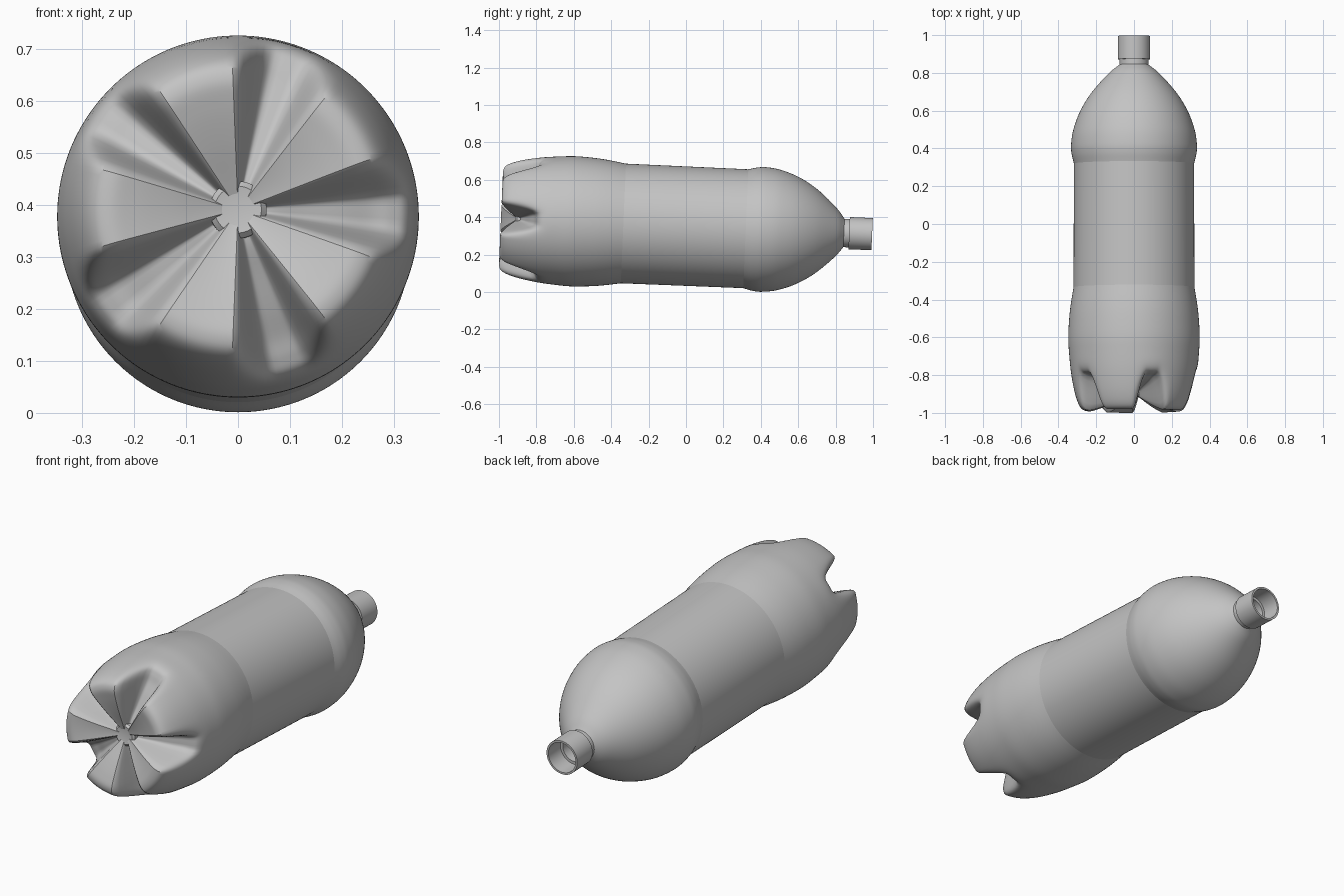
import bpy, bmesh, math
from mathutils import Vector, Matrix

cube = bpy.data.objects.get("Cube")
if cube:
    bpy.data.objects.remove(cube, do_unlink=True)

plastic = bpy.data.materials.new("grey plastic")
plastic.use_nodes = True
grey = (0.55, 0.55, 0.55, 1)
plastic.diffuse_color = grey
plastic.node_tree.nodes["Principled BSDF"].inputs["Base Color"].default_value = grey

SEGMENTS = 160
LOBES = 5
# The bottle lies along y with its neck dipping slightly
PLACE = Matrix.Translation((0, 0, 0.352)) @ Matrix.Rotation(-0.043, 4, "X")


def smooth_path(points, steps=6):
    """Catmull-Rom curve through (radius, y) points."""
    pts = [Vector(p) for p in points]
    pts = [2 * pts[0] - pts[1]] + pts + [2 * pts[-1] - pts[-2]]
    path = []
    for a, b, c, d in zip(pts, pts[1:], pts[2:], pts[3:]):
        for k in range(steps):
            t = k / steps
            path.append(0.5 * (2 * b + (c - a) * t + (2 * a - 5 * b + 4 * c - d) * t ** 2
                               + (3 * b - a - 3 * c + d) * t ** 3))
    return path + [pts[-2]]


def groove_weight(angle):
    """1 on a groove floor, 0 on a foot."""
    pitch = 2 * math.pi / LOBES
    off = abs((angle + pitch / 2) % pitch - pitch / 2)
    t = (math.degrees(off) - 5) / 15
    t = min(max(t, 0), 1)
    return 1 - t * t * (3 - 2 * t)


def lathe(name, profile, groove=None):
    """Spin a profile about y, blending to a second profile in the grooves."""
    bm = bmesh.new()
    rings = []
    for i, p in enumerate(profile):
        ring = []
        for j in range(SEGMENTS):
            a = 2 * math.pi * j / SEGMENTS
            q = Vector(p)
            if groove:
                q = q.lerp(groove[i], groove_weight(a))
            ring.append(bm.verts.new((q[0] * math.cos(a), q[1], q[0] * math.sin(a))))
        rings.append(ring)
    for low, high in zip(rings, rings[1:]):
        for j in range(SEGMENTS):
            k = (j + 1) % SEGMENTS
            bm.faces.new((low[j], high[j], high[k], low[k]))
    bmesh.ops.remove_doubles(bm, verts=bm.verts, dist=0.00005)
    bm.transform(PLACE)
    mesh = bpy.data.meshes.new(name)
    bm.to_mesh(mesh)
    bm.free()
    mesh.materials.append(plastic)
    obj = bpy.data.objects.new(name, mesh)
    bpy.context.collection.objects.link(obj)
    bpy.ops.object.select_all(action="DESELECT")
    obj.select_set(True)
    bpy.context.view_layer.objects.active = obj
    bpy.ops.object.shade_smooth_by_angle(angle=math.radians(35))
    return obj


# Footed base: five feet separated by radial grooves
side = [(0.344, -0.68), (0.348, -0.6), (0.343, -0.5), (0.334, -0.42), (0.32, -0.335)]
foot = [(0, -0.9), (0.06, -0.925), (0.13, -0.955), (0.2, -0.98), (0.25, -0.99),
        (0.285, -0.97), (0.312, -0.9), (0.333, -0.79)]
floor = [(0, -0.89), (0.06, -0.885), (0.13, -0.86), (0.2, -0.835), (0.255, -0.812),
         (0.295, -0.8), (0.322, -0.785), (0.337, -0.75)]
lathe("footed_base", smooth_path(foot + side), smooth_path(floor + side))

# Moulding boss at the middle of the base
lathe("base_hub", [(0, -0.908), (0.045, -0.915), (0.055, -0.905), (0.055, -0.88)])

# Straight label band
lathe("label_band", [(0.32, -0.335), (0.318, 0.32)])

# Domed shoulder
lathe("shoulder", smooth_path([(0.318, 0.32), (0.33, 0.37), (0.333, 0.42), (0.321, 0.5),
                               (0.284, 0.6), (0.222, 0.7), (0.132, 0.8), (0.076, 0.845)]))

# Open neck with a narrow collar and a stepped bore
lathe("neck", [(0.076, 0.845), (0.076, 0.873), (0.086, 0.873), (0.086, 0.996),
               (0.076, 0.996), (0.076, 0.9), (0.062, 0.9), (0.062, 0.845)])
